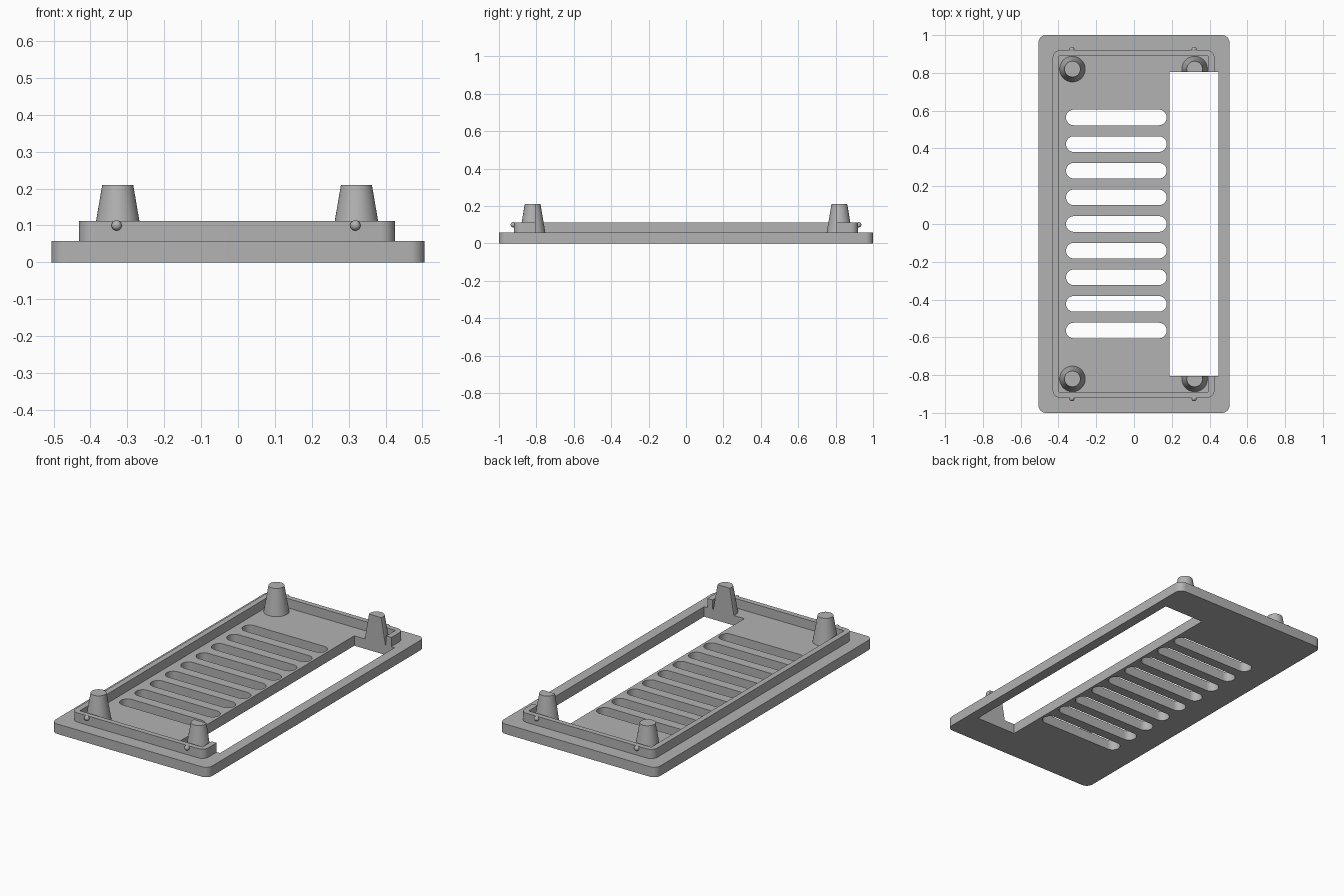
import bpy, bmesh, math

cube = bpy.data.objects.get("Cube")
if cube:
    bpy.data.objects.remove(cube, do_unlink=True)

grey = bpy.data.materials.new("plain_grey")
grey.use_nodes = True
colour = (0.45, 0.45, 0.45, 1)
grey.diffuse_color = colour
grey.node_tree.nodes["Principled BSDF"].inputs["Base Color"].default_value = colour

PLATE_TOP, RIM_TOP, POST_TOP = 0.058, 0.112, 0.21


def make_object(name, bm):
    bmesh.ops.recalc_face_normals(bm, faces=bm.faces)
    mesh = bpy.data.meshes.new(name)
    bm.to_mesh(mesh)
    bm.free()
    mesh.materials.append(grey)
    ob = bpy.data.objects.new(name, mesh)
    bpy.context.collection.objects.link(ob)
    return ob


def slab(name, x0, x1, y0, y1, z0, z1, radius=0, steps=8):
    """Upright prism over a rectangle with rounded corners."""
    bm = bmesh.new()
    ring = []
    corners = [(x1, y1, -1, -1), (x0, y1, 1, -1), (x0, y0, 1, 1), (x1, y0, -1, 1)]
    for quarter, (x, y, sx, sy) in enumerate(corners):
        for i in range(steps + 1 if radius else 1):
            a = (quarter + i / steps) * math.pi / 2
            ring.append(bm.verts.new((x + radius * (sx + math.cos(a)),
                                      y + radius * (sy + math.sin(a)), z0)))
    bmesh.ops.remove_doubles(bm, verts=ring, dist=0.0001)
    base = bm.faces.new(bm.verts)
    top = bmesh.ops.extrude_face_region(bm, geom=[base])["geom"]
    bmesh.ops.translate(bm, vec=(0, 0, z1 - z0),
                        verts=[v for v in top if isinstance(v, bmesh.types.BMVert)])
    return make_object(name, bm)


def cut(ob, cutters):
    for cutter in cutters:
        cutter.hide_render = True
        mod = ob.modifiers.new("cut", 'BOOLEAN')
        mod.operation = 'DIFFERENCE'
        mod.solver = 'EXACT'
        mod.object = cutter
    graph = bpy.context.evaluated_depsgraph_get()
    mesh = bpy.data.meshes.new_from_object(ob.evaluated_get(graph))
    ob.modifiers.clear()
    ob.data = mesh


# Cutters: the long window and the row of vent slots
window = slab("window_cutter", 0.187, 0.447, -0.805, 0.805, -0.1, 0.4)
slots = [slab("slot_cutter", -0.36, 0.173, y - 0.0415, y + 0.0415, -0.1, 0.4, 0.0414)
         for y in (0.141 * i for i in range(-4, 5))]
rim_inside = slab("rim_cutter", -0.398, 0.393, -0.89, 0.89, 0, 0.4)

# Base plate and raised rim
plate = slab("base_plate", -0.506, 0.506, -1, 1, 0, PLATE_TOP, 0.04)
cut(plate, [window] + slots)
rim = slab("raised_rim", -0.431, 0.426, -0.92, 0.92, PLATE_TOP, RIM_TOP, 0.04)
cut(rim, [rim_inside, window])
parts = [plate, rim]

# Tapered corner posts and small snap pegs
for side, x in (("right", -0.326), ("left", 0.321)):
    for end, sy in (("front", -1), ("back", 1)):
        bm = bmesh.new()
        bmesh.ops.create_cone(bm, cap_ends=True, segments=40, radius1=0.068,
                              radius2=0.042, depth=POST_TOP - PLATE_TOP)
        bmesh.ops.translate(bm, verts=bm.verts,
                            vec=(x, sy * 0.82, (POST_TOP + PLATE_TOP) / 2))
        post = make_object(f"{end}_{side}_post", bm)
        if side == "left":
            cut(post, [window])
        bm = bmesh.new()
        bmesh.ops.create_uvsphere(bm, u_segments=20, v_segments=12, radius=0.014)
        bmesh.ops.translate(bm, verts=bm.verts, vec=(x - 0.003, sy * 0.924, 0.1))
        parts += [post, make_object(f"{end}_{side}_peg", bm)]

for cutter in [window, rim_inside] + slots:
    bpy.data.objects.remove(cutter, do_unlink=True)

# Smooth the rounded surfaces, keep the edges crisp
bpy.ops.object.select_all(action='DESELECT')
for ob in parts:
    ob.select_set(True)
bpy.context.view_layer.objects.active = plate
bpy.ops.object.shade_smooth_by_angle(angle=math.radians(30))
